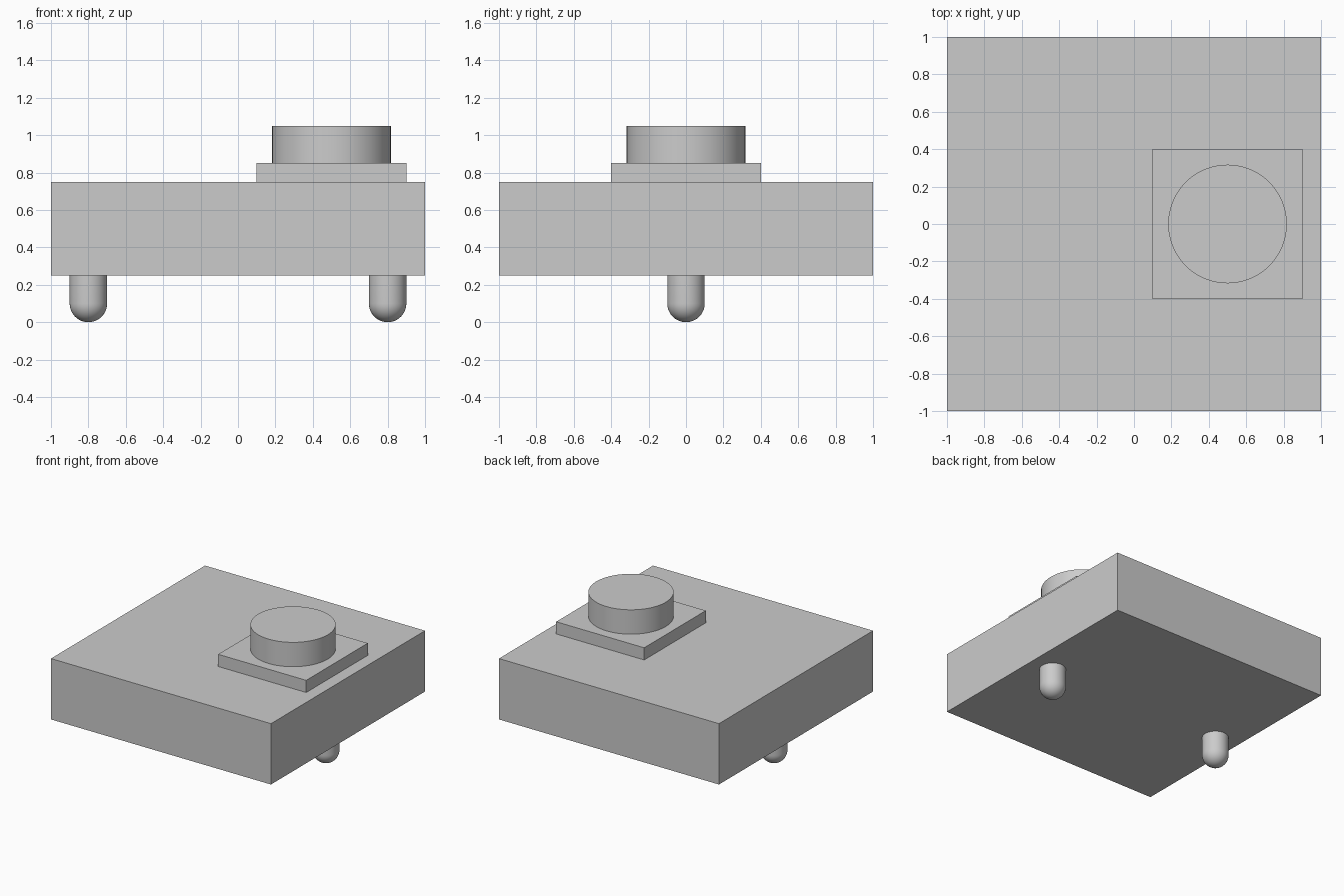
import bpy
import bmesh
from math import pi, sin, cos, radians
from mathutils import Vector

cube = bpy.data.objects.get("Cube")
if cube:
    bpy.data.objects.remove(cube, do_unlink=True)

grey = bpy.data.materials.new("light_grey")
grey.use_nodes = True
colour = (0.6, 0.6, 0.6, 1)
grey.diffuse_color = colour
grey.node_tree.nodes["Principled BSDF"].inputs["Base Color"].default_value = colour


def finish(obj, name):
    obj.name = obj.data.name = name
    obj.data.materials.append(grey)
    return obj


def smooth(obj):
    bpy.ops.object.select_all(action="DESELECT")
    obj.select_set(True)
    bpy.context.view_layer.objects.active = obj
    bpy.ops.object.shade_smooth_by_angle(angle=radians(30))


def box(name, size, centre):
    bpy.ops.mesh.primitive_cube_add(size=1, location=centre)
    obj = bpy.context.object
    obj.scale = size
    bpy.ops.object.transform_apply(location=False, rotation=False, scale=True)
    return finish(obj, name)


def round_pin(name, x, radius, height, segments=48, rings=12):
    """Upright pin with a hemispherical lower tip, lathed about its axis."""
    bm = bmesh.new()
    arc = [i * pi / 2 / rings for i in range(rings + 1)]
    profile = [(radius * sin(a), radius * (1 - cos(a))) for a in arc]
    profile += [(radius, height), (0, height)]
    verts = [bm.verts.new((r, 0, z)) for r, z in profile]
    edges = [bm.edges.new(pair) for pair in zip(verts, verts[1:])]
    bmesh.ops.spin(bm, geom=verts + edges, cent=Vector(), axis=(0, 0, 1),
                   angle=2 * pi, steps=segments)
    bmesh.ops.remove_doubles(bm, verts=bm.verts, dist=0.0001)
    bmesh.ops.recalc_face_normals(bm, faces=bm.faces)
    mesh = bpy.data.meshes.new(name)
    bm.to_mesh(mesh)
    bm.free()
    obj = bpy.data.objects.new(name, mesh)
    obj.location.x = x
    bpy.context.collection.objects.link(obj)
    smooth(finish(obj, name))


# Main block and the raised plate on its left side
box("body", (2, 2, 0.5), (0, 0, 0.5))
box("button_base", (0.8, 0.8, 0.1), (0.5, 0, 0.8))

# Round button
bpy.ops.mesh.primitive_cylinder_add(vertices=96, radius=0.317, depth=0.2,
                                    location=(0.5, 0, 0.95))
smooth(finish(bpy.context.object, "button"))

# Two round-tipped pins underneath
for side, x in (("left", 0.8), ("right", -0.8)):
    round_pin(side + "_pin", x, 0.1, 0.25)
